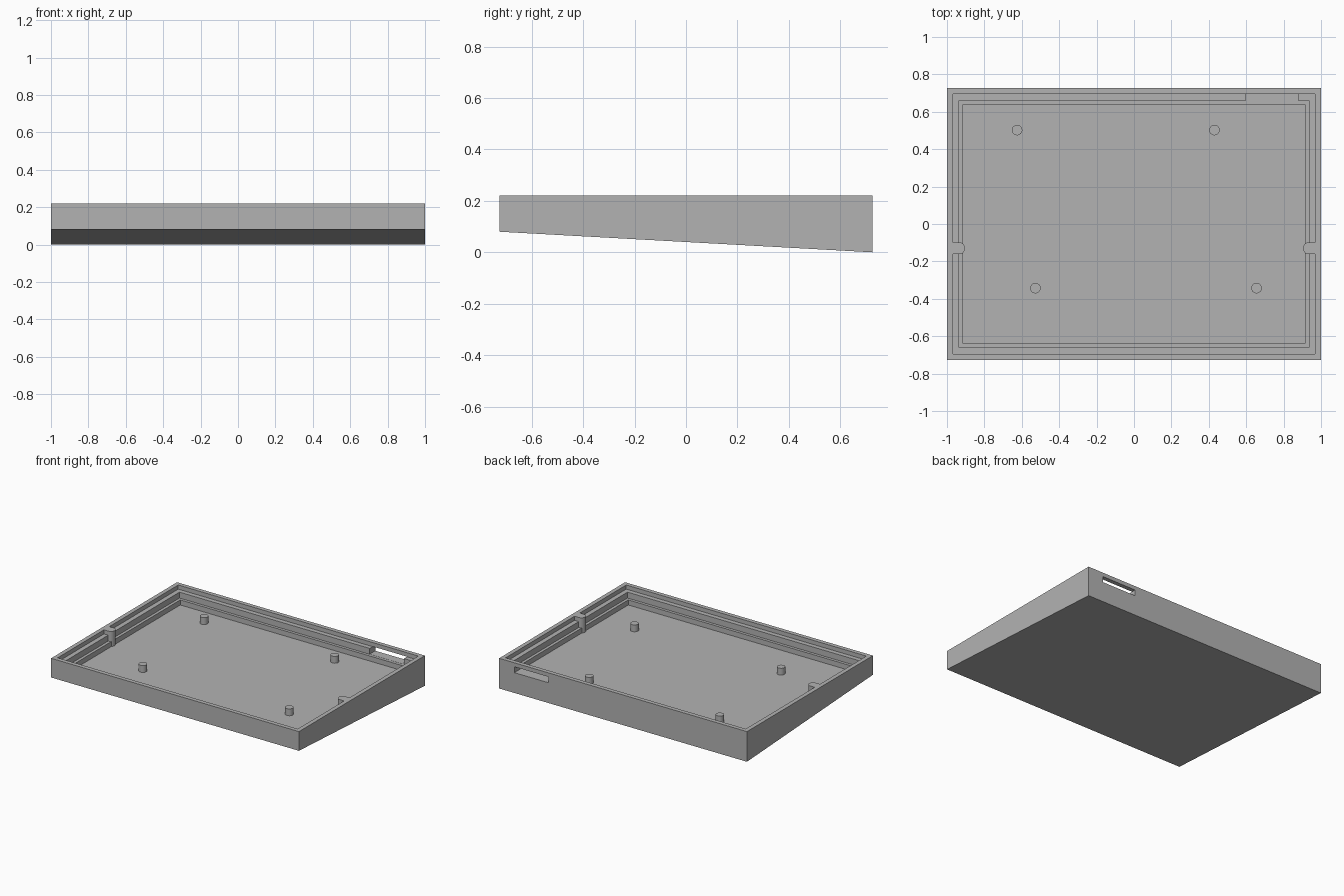
import bpy, bmesh, math

if "Cube" in bpy.data.objects:
    bpy.data.objects.remove(bpy.data.objects["Cube"])

HX, HY = 1.0, 0.726
RIM, UPPER, LOWER, FLOOR = 0.22, 0.19, 0.147, 0.11
FRONT_LIFT = 0.08

grey = bpy.data.materials.new("plain grey")
grey.use_nodes = True
colour = (0.45, 0.45, 0.45, 1)
grey.diffuse_color = colour
grey.node_tree.nodes["Principled BSDF"].inputs["Base Color"].default_value = colour


def finish(name, bm):
    bmesh.ops.recalc_face_normals(bm, faces=bm.faces)
    mesh = bpy.data.meshes.new(name)
    bm.to_mesh(mesh)
    bm.free()
    mesh.materials.append(grey)
    obj = bpy.data.objects.new(name, mesh)
    bpy.context.collection.objects.link(obj)
    return obj


def prism(name, outline, bottom, top):
    bm = bmesh.new()
    face = bm.faces.new([bm.verts.new((x, y, bottom)) for x, y in outline])
    up = bmesh.ops.extrude_face_region(bm, geom=[face])["geom"]
    bmesh.ops.translate(bm, vec=(0, 0, top - bottom),
                        verts=[v for v in up if isinstance(v, bmesh.types.BMVert)])
    return finish(name, bm)


# Tray: rectangular loops stepping up the wall, over the rim and down two ledges
steps = [(0, 0), (0, RIM), (0.031, RIM), (0.031, UPPER), (0.065, UPPER),
         (0.065, LOWER), (0.086, LOWER), (0.086, FLOOR)]
corners = [(-1, -1), (1, -1), (1, 1), (-1, 1)]
bm = bmesh.new()
loops = [[bm.verts.new((sx * (HX - inset), sy * (HY - inset), z)) for sx, sy in corners]
         for inset, z in steps]
for a, b in zip(loops, loops[1:]):
    for i in range(4):
        j = (i + 1) % 4
        bm.faces.new((a[i], a[j], b[j], b[i]))
bm.faces.new(loops[0])
bm.faces.new(loops[-1])
# Wedge underside: the front edge is higher than the back
for v in loops[0][:2]:
    v.co.z = FRONT_LIFT
tray = finish("tray", bm)

# Port slot through the back wall and upper ledge
x0, x1, y0, y1 = 0.6, 0.877, 0.655, 0.8
slot = prism("slot_cutter", [(x0, y0), (x1, y0), (x1, y1), (x0, y1)],
             LOWER + 0.001, UPPER + 0.001)
slot.hide_render = True
slot.hide_viewport = True
slot.display_type = 'WIRE'
cut = tray.modifiers.new("port_slot", 'BOOLEAN')
cut.object = slot
cut.operation = 'DIFFERENCE'
cut.solver = 'EXACT'


def smooth(obj):
    bpy.ops.object.select_all(action='DESELECT')
    obj.select_set(True)
    bpy.context.view_layer.objects.active = obj
    bpy.ops.object.shade_smooth_by_angle(angle=math.radians(35))


# Round-ended pillars on the side walls, flush with the rim
PY, R = -0.13, 0.034
arc = [math.radians(-65 + 130 * i / 14) for i in range(15)]
for side, name in ((1, "left_pillar"), (-1, "right_pillar")):
    outline = [(0.969, PY - R * math.sin(arc[-1]))]
    outline += [(0.938 - R * math.cos(a), PY + R * math.sin(a)) for a in arc]
    outline.append((0.969, PY + R * math.sin(arc[-1])))
    smooth(prism(name, [(side * x, y) for x, y in outline], FLOOR - 0.005, RIM))

# Standoffs on the floor
spots = {"back_right": (-0.625, 0.502), "back_left": (0.43, 0.502),
         "front_right": (-0.527, -0.343), "front_left": (0.655, -0.343)}
for name, (x, y) in spots.items():
    ring = [math.tau * i / 24 for i in range(24)]
    circle = [(x + 0.028 * math.cos(a), y + 0.028 * math.sin(a)) for a in ring]
    smooth(prism(name + "_standoff", circle, FLOOR - 0.005, 0.16))
